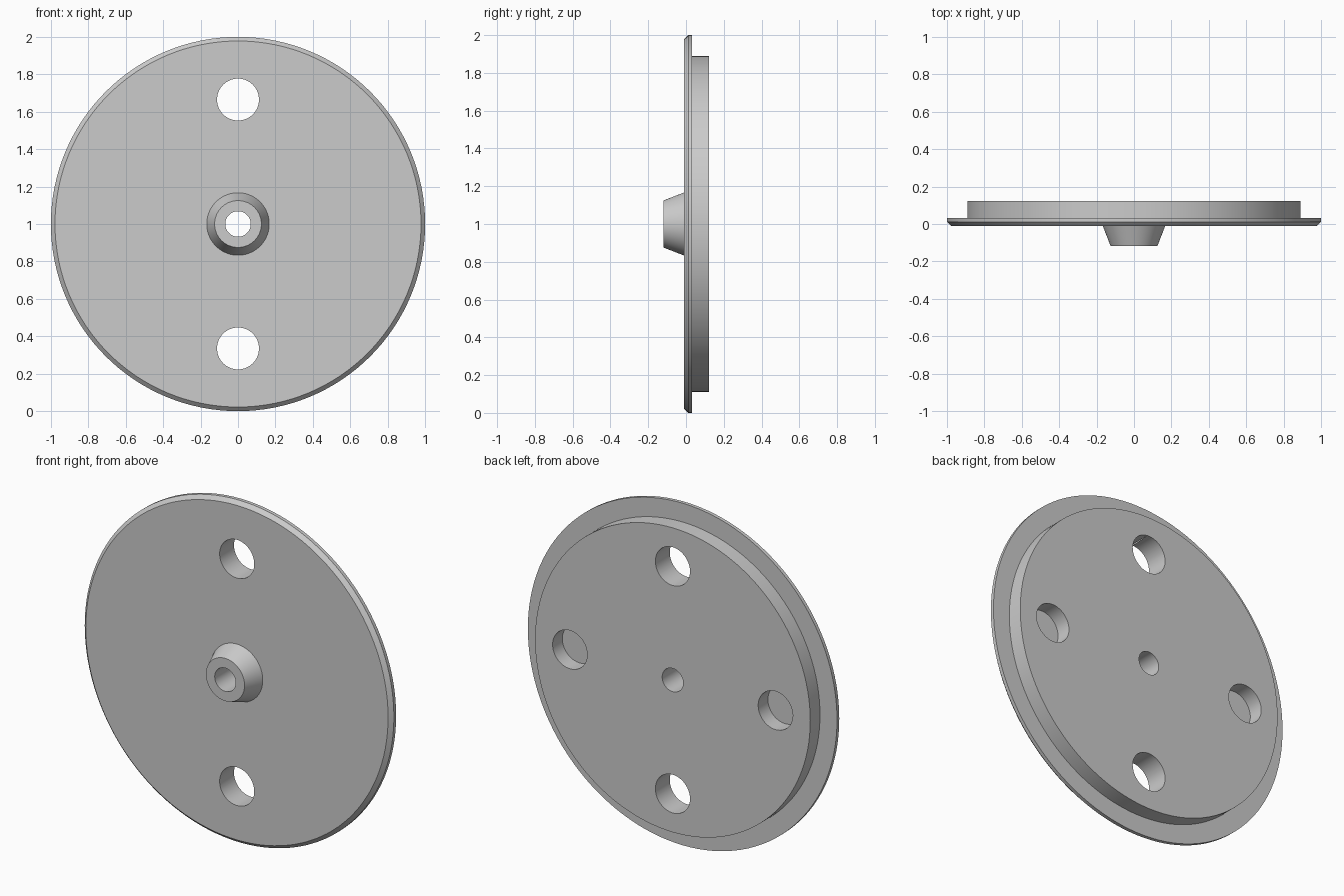
import bpy
import bmesh
import math
from mathutils import Matrix

old = bpy.data.objects.get("Cube")
if old:
    bpy.data.objects.remove(old, do_unlink=True)

SEGMENTS = 128
CENTRE_Z = 1.0

grey = bpy.data.materials.new("plain_grey")
grey.use_nodes = True
colour = (0.6, 0.6, 0.6, 1)
grey.diffuse_color = colour
grey.node_tree.nodes["Principled BSDF"].inputs["Base Color"].default_value = colour


def lathe(name, profile):
    """Spin a closed (radius, y) profile around the horizontal y axis."""
    bm = bmesh.new()
    rings = []
    for radius, y in profile:
        rings.append([bm.verts.new((radius * math.cos(a), y, CENTRE_Z + radius * math.sin(a)))
                      for a in (math.tau * i / SEGMENTS for i in range(SEGMENTS))])
    for k, ring in enumerate(rings):
        after = rings[(k + 1) % len(rings)]
        for i in range(SEGMENTS):
            j = (i + 1) % SEGMENTS
            bm.faces.new((ring[i], ring[j], after[j], after[i]))
    bmesh.ops.recalc_face_normals(bm, faces=bm.faces)
    return finish(name, bm)


def finish(name, bm):
    mesh = bpy.data.meshes.new(name)
    bm.to_mesh(mesh)
    bm.free()
    mesh.materials.append(grey)
    obj = bpy.data.objects.new(name, mesh)
    bpy.context.collection.objects.link(obj)
    return obj


def drill(target, name, x, z, y_start, y_end, radius=0.112):
    """Cut a round hole along y between two depths."""
    bm = bmesh.new()
    place = (Matrix.Translation((x, (y_start + y_end) / 2, CENTRE_Z + z))
             @ Matrix.Rotation(math.pi / 2, 4, 'X'))
    bmesh.ops.create_cone(bm, cap_ends=True, segments=64, radius1=radius,
                          radius2=radius, depth=y_end - y_start, matrix=place)
    cutter = finish(name, bm)
    cutter.hide_render = True
    cut = target.modifiers.new(name, 'BOOLEAN')
    cut.operation = 'DIFFERENCE'
    cut.solver = 'EXACT'
    cut.object = cutter
    return cutter


# Chamfered flange, raised back plate, tapered hub and central bore in one profile
front, flange_back, back = -0.01, 0.033, 0.123
disc = lathe("flanged_disc", [
    (0.068, -0.118), (0.125, -0.118), (0.167, front),
    (0.978, front), (1.0, front + 0.022), (1.0, flange_back),
    (0.89, flange_back), (0.89, back), (0.068, back),
])

# Through holes above and below the hub, blind holes in the back at each side
cutters = []
for side in (-1, 1):
    cutters.append(drill(disc, f"through_hole_cutter_{side}", 0, side * 0.665, -0.2, 0.2))
    cutters.append(drill(disc, f"blind_hole_cutter_{side}", side * 0.665, 0, flange_back, 0.2))

# Apply the cuts and remove the cutters
bpy.ops.object.select_all(action='DESELECT')
disc.select_set(True)
bpy.context.view_layer.objects.active = disc
for modifier in list(disc.modifiers):
    bpy.ops.object.modifier_apply(modifier=modifier.name)
for cutter in cutters:
    bpy.data.objects.remove(cutter, do_unlink=True)

# Smooth round walls with crisp edges
bpy.ops.object.shade_smooth_by_angle(angle=math.radians(15))
